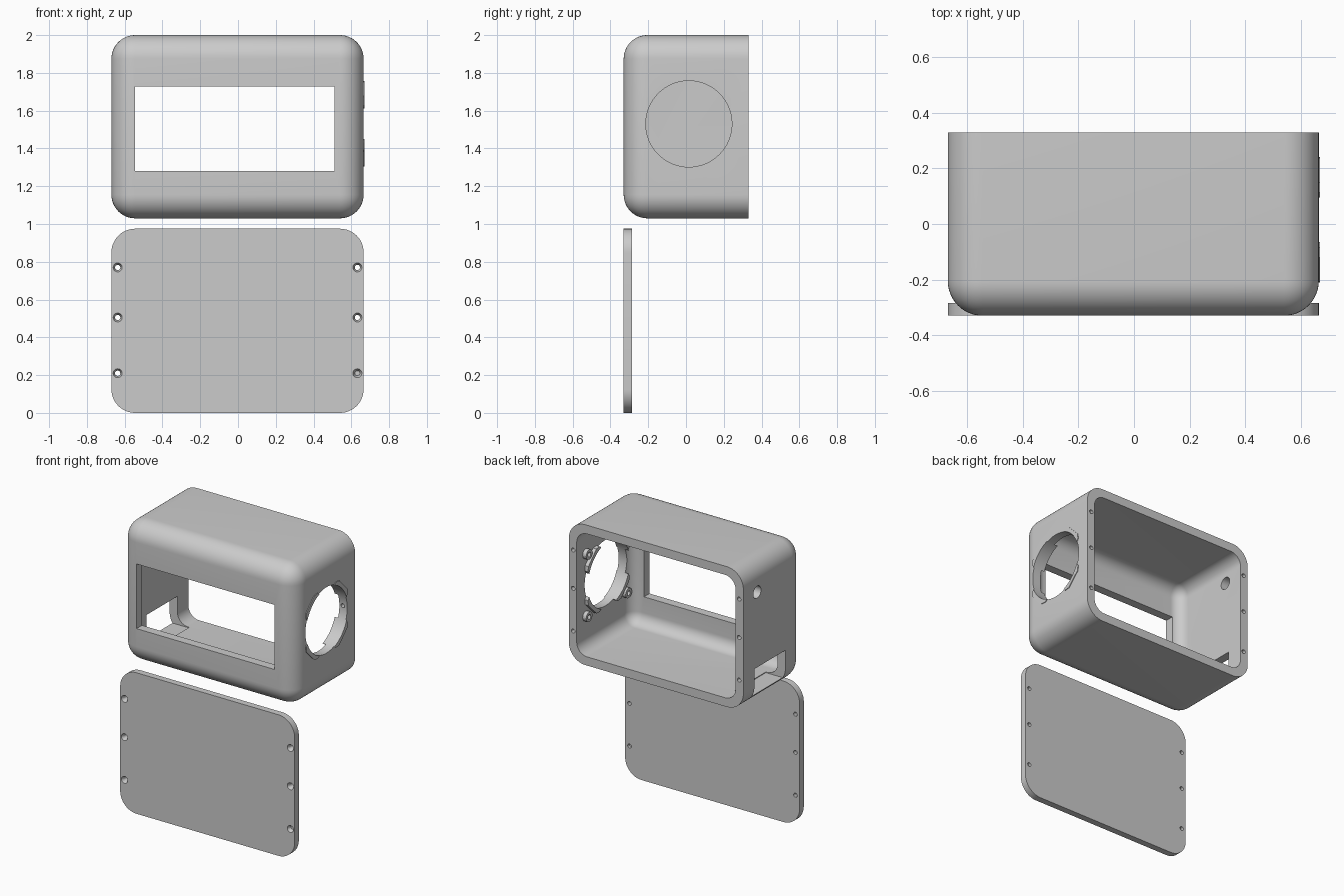
import bpy, bmesh, math
from mathutils import Matrix, Vector

if "Cube" in bpy.data.objects:
    bpy.data.objects.remove(bpy.data.objects["Cube"])

grey = bpy.data.materials.new("plain grey")
grey.use_nodes = True
COLOR = (0.6, 0.6, 0.6, 1)
grey.diffuse_color = COLOR
grey.node_tree.nodes["Principled BSDF"].inputs["Base Color"].default_value = COLOR

X0, X1, DEPTH = -0.67, 0.665, 0.33
WALL, ROUND = 0.06, 0.125
SCREW_X = (-0.637, 0.632)
SCREW_Z = (0.21, 0.505, 0.77)
CASE_Z = 1.03
FAN = Vector((0, 0.015, 1.53))
FAN_R = 0.228


def finish(name, bm):
    bmesh.ops.recalc_face_normals(bm, faces=bm.faces)
    mesh = bpy.data.meshes.new(name)
    bm.to_mesh(mesh)
    bm.free()
    mesh.materials.append(grey)
    obj = bpy.data.objects.new(name, mesh)
    bpy.context.collection.objects.link(obj)
    return obj


def box(name, lo, hi, radius=0, round_front=False):
    """Box with optional rounding of the edges along y, and of the front."""
    lo, hi = Vector(lo), Vector(hi)
    bm = bmesh.new()
    bmesh.ops.create_cube(bm, size=1)
    for v in bm.verts:
        v.co = Vector([(lo[i] + hi[i]) / 2 + v.co[i] * (hi[i] - lo[i]) for i in range(3)])
    if radius:
        edges = []
        for e in bm.edges:
            a, b = (v.co for v in e.verts)
            along_y = abs(a.y - b.y) > 1e-4
            at_front = max(a.y, b.y) < lo.y + 1e-4
            if along_y or (round_front and at_front):
                edges.append(e)
        bmesh.ops.bevel(bm, geom=edges, offset=radius, segments=12,
                        profile=0.5, affect='EDGES', clamp_overlap=True)
    return finish(name, bm)


def rod(name, center, r1, r2, length, axis, sides=32):
    """Cylinder or cone along an axis; r1 is the low end."""
    bm = bmesh.new()
    bmesh.ops.create_cone(bm, cap_ends=True, segments=sides, radius1=r1, radius2=r2, depth=length)
    turn = Vector((0, 0, 1)).rotation_difference(Vector(axis)).to_matrix().to_4x4()
    bmesh.ops.transform(bm, matrix=Matrix.Translation(center) @ turn, verts=bm.verts)
    return finish(name, bm)


def cut(obj, cutter):
    mod = obj.modifiers.new("cut", 'BOOLEAN')
    mod.operation, mod.solver, mod.object = 'DIFFERENCE', 'EXACT', cutter
    bpy.context.view_layer.objects.active = obj
    bpy.ops.object.modifier_apply(modifier=mod.name)
    bpy.data.objects.remove(cutter)


def smooth(obj):
    bpy.ops.object.select_all(action='DESELECT')
    obj.select_set(True)
    bpy.context.view_layer.objects.active = obj
    bpy.ops.object.shade_smooth_by_angle(angle=math.radians(30))


# Open-backed case
case = box("case", (X0, -DEPTH, CASE_Z), (X1, DEPTH, 2), ROUND, True)
cut(case, box("cavity", (X0 + WALL, -DEPTH + WALL, CASE_Z + WALL),
              (X1 - WALL, DEPTH + 0.2, 2 - WALL), 0.08, True))
cut(case, box("window", (-0.545, -0.5, 1.28), (0.51, -0.1, 1.727)))

# Round side opening, opposite cable hole and port
cut(case, rod("fan_hole", FAN + Vector((X1, 0, 0)), FAN_R, FAN_R, 0.3, (1, 0, 0), 64))
cut(case, rod("cable_hole", (X0, 0.18, 1.80), 0.042, 0.042, 0.3, (1, 0, 0)))
cut(case, box("port", (X0 - 0.1, -0.13, 1.085), (X0 + 0.15, 0.21, 1.28)))

# Screw holes in the back rim
for x in SCREW_X:
    for z in SCREW_Z:
        cut(case, rod("screw_hole", (x, DEPTH, z + CASE_Z), 0.014, 0.014, 0.2, (0, 1, 0), 16))
smooth(case)

# Diagonal retaining tabs and screw bosses around the round opening
for i in range(4):
    angle = math.radians(45 + 90 * i)
    spin = Matrix.Translation(FAN) @ Matrix.Rotation(angle, 4, 'X')
    bm = bmesh.new()
    outline = [(0.20, -0.095), (0.23, -0.09), (0.253, -0.062),
               (0.253, 0.062), (0.23, 0.09), (0.20, 0.095)]
    face = bm.faces.new([bm.verts.new((X1 - 0.085, r, t)) for r, t in outline])
    ext = bmesh.ops.extrude_face_region(bm, geom=[face])["geom"]
    bmesh.ops.translate(bm, vec=(0.09, 0, 0),
                        verts=[g for g in ext if isinstance(g, bmesh.types.BMVert)])
    bmesh.ops.transform(bm, matrix=spin, verts=bm.verts)
    tab = finish(f"retaining_tab_{i + 1}", bm)
    cut(tab, rod("tab_trim", FAN + Vector((X1, 0, 0)), FAN_R, FAN_R, 0.4, (1, 0, 0), 64))
    smooth(tab)

    spot = spin @ Vector((X1 - WALL - 0.012, 0.305, 0))
    boss = rod(f"screw_boss_{i + 1}", spot, 0.034, 0.034, 0.03, (1, 0, 0), 24)
    cut(boss, rod("boss_hole", spot, 0.016, 0.016, 0.02 + 0.03, (1, 0, 0), 16))
    smooth(boss)

# Separate back plate with countersunk holes
plate = box("back_plate", (X0, -DEPTH, 0), (X1, -DEPTH + 0.045, 0.975), ROUND)
for x in SCREW_X:
    for z in SCREW_Z:
        cut(plate, rod("plate_hole", (x, -DEPTH, z), 0.014, 0.014, 0.2, (0, 1, 0), 16))
        cut(plate, rod("countersink", (x, -DEPTH + 0.01, z), 0.026, 0.013, 0.03, (0, 1, 0), 24))
smooth(plate)
